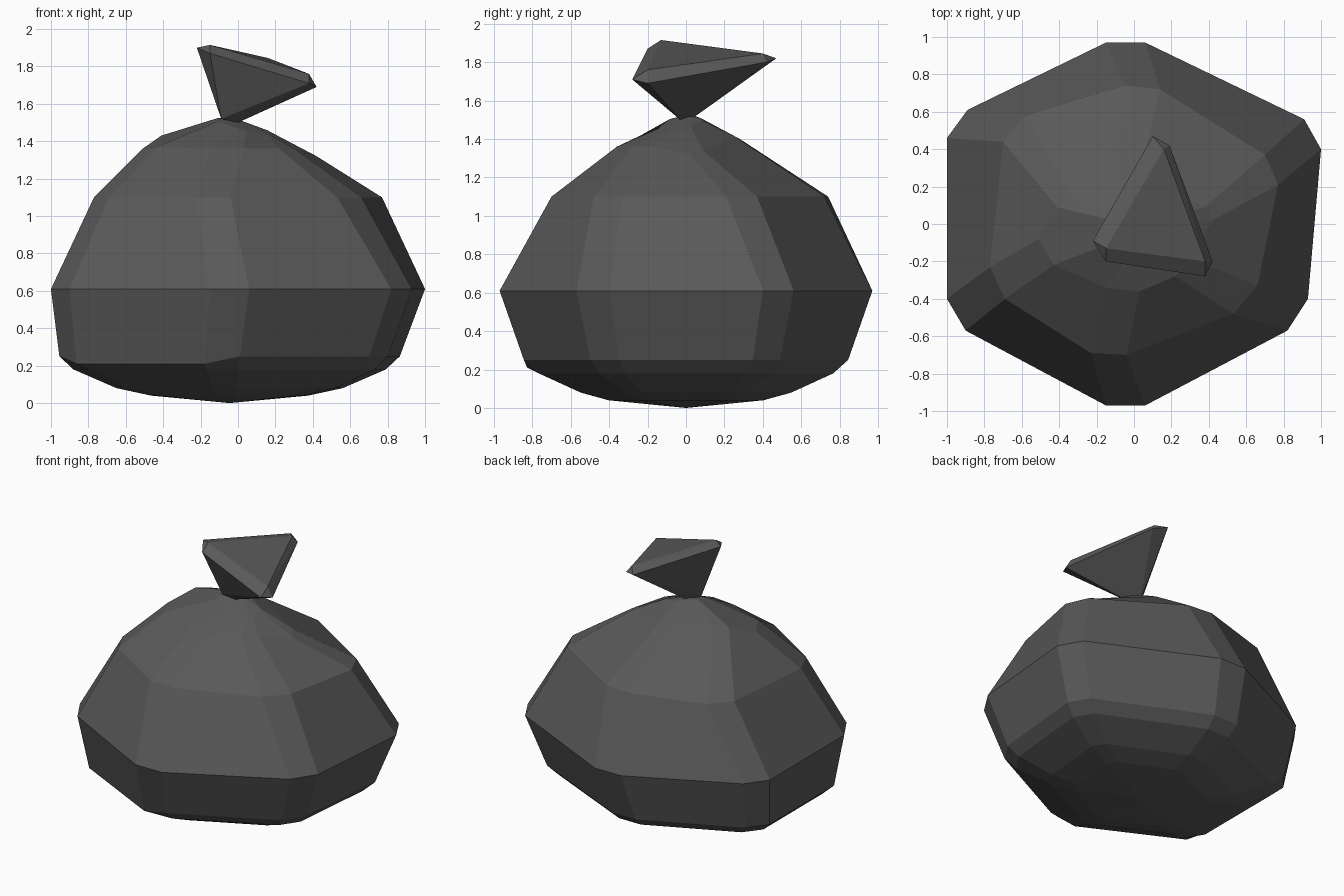
import bpy, bmesh, math

if "Cube" in bpy.data.objects:
    bpy.data.objects.remove(bpy.data.objects["Cube"])

plastic = bpy.data.materials.new("dark grey plastic")
plastic.diffuse_color = (0.1, 0.1, 0.1, 1)
plastic.use_nodes = True
plastic.node_tree.nodes["Principled BSDF"].inputs["Base Color"].default_value = plastic.diffuse_color


def finish(name, bm):
    bmesh.ops.recalc_face_normals(bm, faces=bm.faces)
    mesh = bpy.data.meshes.new(name)
    bm.to_mesh(mesh)
    bm.free()
    mesh.materials.append(plastic)
    obj = bpy.data.objects.new(name, mesh)
    bpy.context.collection.objects.link(obj)
    return obj


# Cross-sections: a hexagon with cut corners, clockwise from the back
belly = [(-.15, .97), (.06, .97), (.91, .56), (1, .40), (.93, -.40), (.82, -.57),
         (.06, -.97), (-.15, -.97), (-.90, -.57), (-1, -.40), (-1, .46), (-.89, .61)]
shoulder = [(-.05, .74), (.14, .72), (.70, .37), (.77, .21), (.66, -.33), (.53, -.48),
            (-.04, -.70), (-.23, -.69), (-.69, -.40), (-.77, -.23), (-.70, .44), (-.58, .58)]
neck = [(-.10, .28, 1.40), (.03, .26, 1.41), (.38, .09, 1.34), (.42, .02, 1.32),
        (.30, -.18, 1.36), (.22, -.28, 1.36), (.03, -.36, 1.36), (-.15, -.34, 1.36),
        (-.43, -.22, 1.37), (-.51, -.08, 1.36), (-.41, .09, 1.43), (-.33, .15, 1.43)]


def shrunk(sx, sy, z):
    return [(-.045 + x * sx, y * sy, z) for x, y in belly]


# Rounded underside, with the front left corner sagging a little
lower = shrunk(.91, .87, .25)
for i in (7, 8):
    x, y, z = lower[i]
    lower[i] = (x, y * .98, .21)

# Slanted gathered crown below the knot
crown = []
for x, y in belly:
    a = math.atan2(y, x)
    dx, dy = .15 * math.cos(a), .11 * math.sin(a)
    crown.append((.03 + dx, -.03 + dy, 1.48 - .26 * dx + .2 * dy))

rings = [shrunk(.42, .415, .04), shrunk(.605, .565, .08), shrunk(.835, .79, .18), lower,
         [(x, y, .61) for x, y in belly], [(x, y, 1.1) for x, y in shoulder], neck, crown]

# Bag body: rings bridged, closed with a fan at each end
bm = bmesh.new()
loops = [[bm.verts.new(p) for p in ring] for ring in rings]
n = len(belly)
for a, b in zip(loops, loops[1:]):
    for i in range(n):
        j = (i + 1) % n
        bm.faces.new((a[i], a[j], b[j], b[i]))
for loop, tip in ((loops[0], (-.045, 0, 0)), (loops[-1], (-.01, .02, 1.52))):
    v = bm.verts.new(tip)
    for i in range(n):
        bm.faces.new((loop[i], loop[(i + 1) % n], v))
finish("bag_body", bm)

# Tied top: flared wedge with cut corners
bm = bmesh.new()
for p in [(.16, .40, 1.845), (.38, -.20, 1.76), (-.15, -.13, 1.915),
          (.10, .47, 1.82), (.19, .42, 1.80), (.42, -.20, 1.69), (.38, -.28, 1.71),
          (-.15, -.20, 1.87), (-.22, -.09, 1.90),
          (0, -.03, 1.50), (-.09, -.05, 1.52), (-.03, .03, 1.505)]:
    bm.verts.new(p)
bmesh.ops.convex_hull(bm, input=bm.verts)
finish("tied_top", bm)
